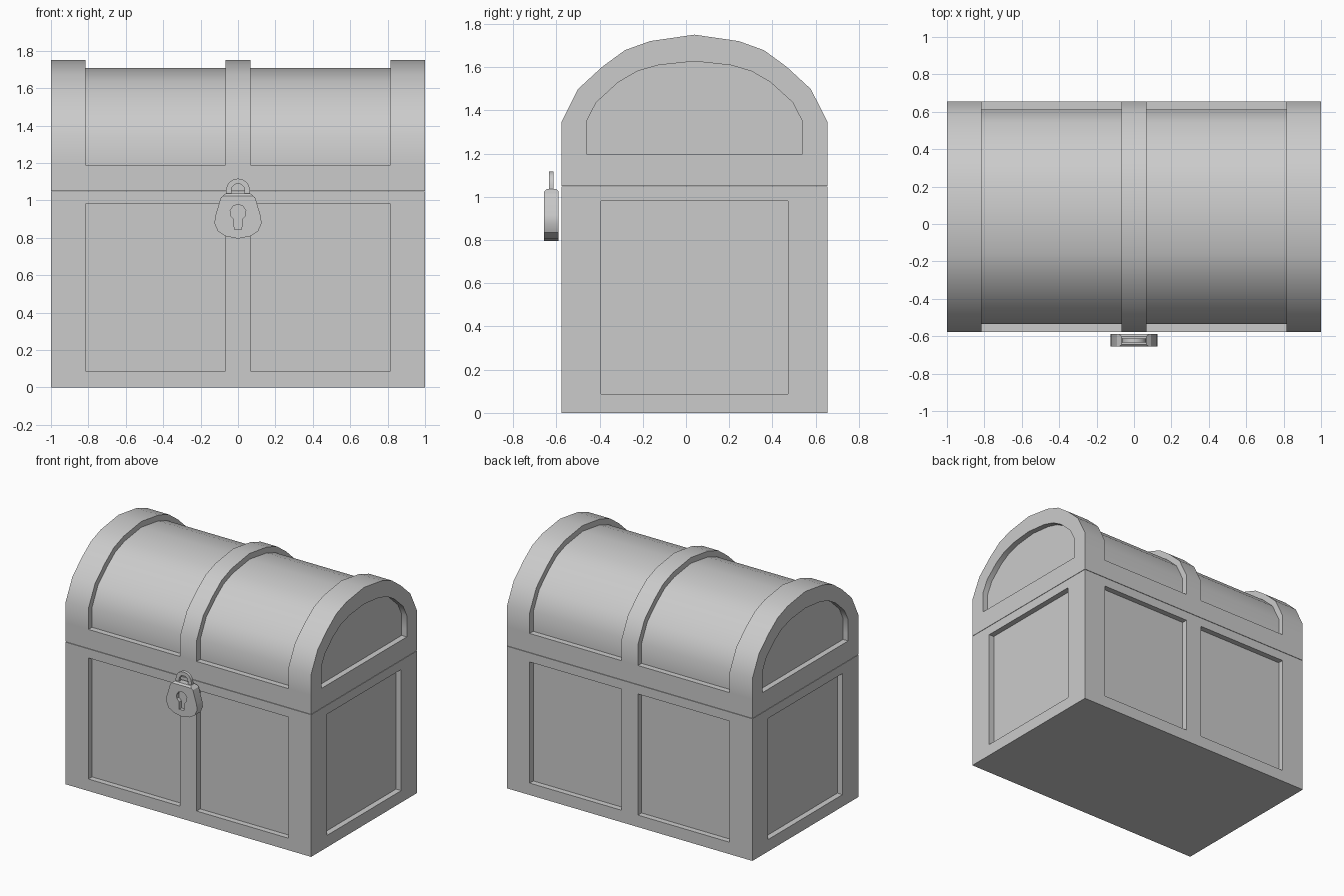
import bpy, bmesh, math
from mathutils import Vector

if "Cube" in bpy.data.objects:
    bpy.data.objects.remove(bpy.data.objects["Cube"])

CY = 0.039          # chest centre in y
DEPTH = 0.042       # panel recess depth
XS = [-1, -0.815, -0.067, 0.067, 0.815, 1]


def finish(name, bm, angle=35):
    bmesh.ops.remove_doubles(bm, verts=bm.verts, dist=1e-4)
    bmesh.ops.recalc_face_normals(bm, faces=bm.faces)
    me = bpy.data.meshes.new(name)
    bm.to_mesh(me)
    bm.free()
    ob = bpy.data.objects.new(name, me)
    bpy.context.collection.objects.link(ob)
    smooth(ob, angle)
    return ob


def smooth(ob, angle=35):
    bpy.ops.object.select_all(action='DESELECT')
    ob.select_set(True)
    bpy.context.view_layer.objects.active = ob
    bpy.ops.object.shade_smooth_by_angle(angle=math.radians(angle))


def arch(half, apex=None):
    """Mirror a (half-width, z) list into a full front-to-back outline."""
    left = [(CY - w, z) for w, z in half]
    right = [(CY + w, z) for w, z in reversed(half)]
    return left + ([(CY, apex)] if apex else []) + right


def offset(pts):
    """Inward mitred offset of an outline running front, top, back."""
    out, n = [], len(pts)
    for i in range(n):
        p = Vector(pts[i])
        a = (p - Vector(pts[i - 1])).normalized()
        b = (Vector(pts[(i + 1) % n]) - p).normalized()
        na, nb = Vector((a.y, -a.x)), Vector((b.y, -b.x))
        m = (na + nb).normalized()
        out.append(p + m * DEPTH / max(m.dot(na), 0.3))
    return out


def panelled_box(name, outer, recessed, end_panel):
    bm = bmesh.new()
    inner, n = offset(outer), len(outer)

    def face(*cs):
        bm.faces.new([bm.verts.new(c) for c in cs])

    def at(x, p):
        return (x, p[0], p[1])

    # outer skin with recessed panels
    for k in range(5):
        x0, x1 = XS[k], XS[k + 1]
        for i in range(n):
            j = (i + 1) % n
            if k not in (1, 3) or i not in recessed:
                face(at(x0, outer[i]), at(x1, outer[i]), at(x1, outer[j]), at(x0, outer[j]))
                continue
            face(at(x0, inner[i]), at(x1, inner[i]), at(x1, inner[j]), at(x0, inner[j]))
            for x in (x0, x1):
                face(at(x, outer[i]), at(x, inner[i]), at(x, inner[j]), at(x, outer[j]))
            for e, neighbour in ((i, i - 1), (j, i + 1)):
                if neighbour not in recessed:
                    face(at(x0, outer[e]), at(x1, outer[e]), at(x1, inner[e]), at(x0, inner[e]))
    # ends with a recessed panel
    for s in (-1, 1):
        d = s * (1 - DEPTH)
        for i in range(n):
            j = (i + 1) % n
            face(at(s, outer[i]), at(s, outer[j]), at(s, end_panel[j]), at(s, end_panel[i]))
            face(at(s, end_panel[i]), at(s, end_panel[j]), at(d, end_panel[j]), at(d, end_panel[i]))
        face(*[at(d, p) for p in end_panel])
    return finish(name, bm)


def prism(name, pts, y0, y1, chamfer_z=None):
    """Extrude an x-z outline along y; optionally taper everything above chamfer_z."""
    bm = bmesh.new()
    f = bm.faces.new([bm.verts.new((x, y0, z)) for x, z in pts])
    r = bmesh.ops.extrude_face_region(bm, geom=[f])
    bmesh.ops.translate(bm, vec=(0, y1 - y0, 0),
                        verts=[g for g in r['geom'] if isinstance(g, bmesh.types.BMVert)])
    if chamfer_z:
        bmesh.ops.bisect_plane(bm, geom=bm.verts[:] + bm.edges[:] + bm.faces[:],
                               plane_co=(0, 0, chamfer_z), plane_no=(0, 0, 1))
        mid = (y0 + y1) / 2
        for v in bm.verts:
            if v.co.z > chamfer_z + 1e-4:
                v.co.y = mid + (v.co.y - mid) * 0.65
    return finish(name, bm, 30)


def arc(cx, cz, r, a0, a1, n):
    return [(cx + r * math.cos(math.radians(a0 + (a1 - a0) * i / n)),
             cz + r * math.sin(math.radians(a0 + (a1 - a0) * i / n))) for i in range(n + 1)]


# chest body
W = 0.616
panelled_box("chest_body",
             arch([(W, 0), (W, 0.088), (W, 0.98), (W, 1.047)]), {1, 5},
             arch([(0.432, 0.088), (0.432, 0.3), (0.432, 0.7), (0.432, 0.98)]))

# arched lid
lid = arch([(W, 1.05), (W, 1.19), (W, 1.345), (0.539, 1.498), (0.426, 1.602),
            (0.322, 1.678), (0.206, 1.72)], 1.75)
lid_end = arch([(0.498, 1.195), (0.498, 1.25), (0.498, 1.352), (0.454, 1.437),
                (0.352, 1.53), (0.264, 1.581), (0.167, 1.609)], 1.627)
panelled_box("lid", lid, set(range(1, len(lid) - 2)), lid_end)

# padlock body
half = [(0.066, 1.037), (0.092, 1.015), (0.122, 0.915), (0.126, 0.877),
        (0.107, 0.834), (0.064, 0.808)]
lock = prism("padlock_body", half + [(0, 0.796)] + [(-x, z) for x, z in reversed(half)],
             -0.656, -0.589, 1.025)

# keyhole cut into the padlock
hole = prism("keyhole_cutter",
             [(0.02, 0.845)] + arc(0, 0.936, 0.043, -62, 242, 8) + [(-0.02, 0.845)],
             -0.7, -0.63)
hole.hide_render = True
mod = lock.modifiers.new("keyhole", 'BOOLEAN')
mod.operation = 'DIFFERENCE'
mod.solver = 'EXACT'
mod.object = hole
bpy.context.view_layer.objects.active = lock
bpy.ops.object.modifier_apply(modifier="keyhole")
bpy.data.objects.remove(hole)
smooth(lock, 30)

# padlock shackle
prism("padlock_shackle",
      [(0.064, 1.025)] + arc(0, 1.053, 0.064, 0, 180, 8) + [(-0.064, 1.025), (-0.036, 1.025)]
      + arc(0, 1.053, 0.036, 180, 0, 8) + [(0.036, 1.025)],
      -0.634, -0.612)
